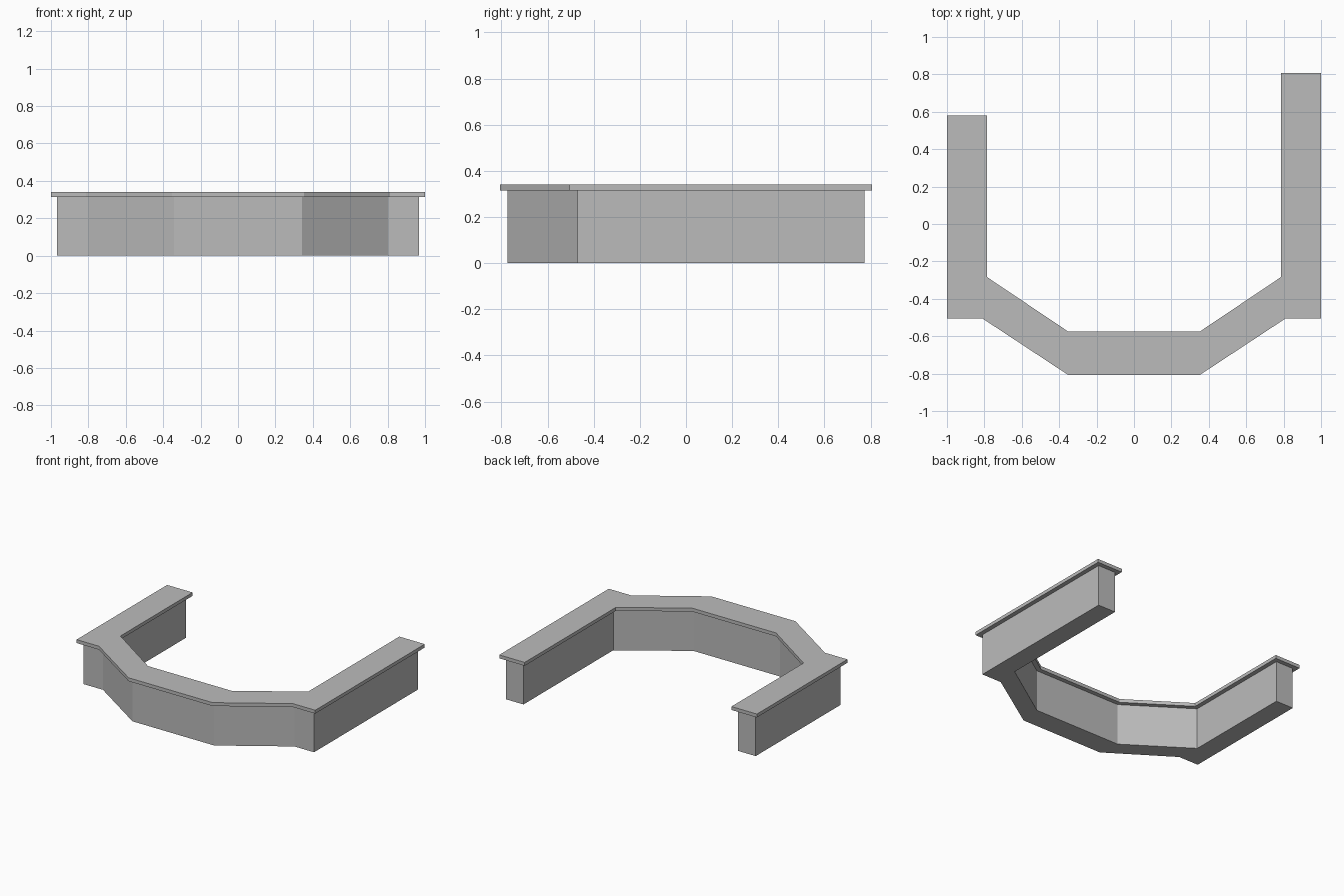
import bpy
import bmesh
from mathutils import Vector

cube = bpy.data.objects.get("Cube")
if cube:
    bpy.data.objects.remove(cube, do_unlink=True)

# Single flat grey
grey = bpy.data.materials.new("plain grey")
grey.use_nodes = True
colour = (0.5, 0.5, 0.5, 1)
grey.diffuse_color = colour
grey.node_tree.nodes["Principled BSDF"].inputs["Base Color"].default_value = colour

LONG_END, SHORT_END = 0.807, 0.58
OVERHANG = 0.033
BODY_TOP, SLAB_TOP = 0.314, 0.34


def counter_outline():
    """Counter-clockwise plan: outer edge left to right, then inner edge back."""
    outer = [(0.352, -0.807), (0.812, -0.504), (1, -0.504)]
    inner = [(0.787, -0.283), (0.352, -0.575)]
    mirror = lambda pts: [(-x, y) for x, y in reversed(pts)]
    pts = [(-1, SHORT_END)] + mirror(outer) + outer + [(1, LONG_END), (0.787, LONG_END)]
    pts += inner + mirror(inner) + [(-0.787, SHORT_END)]
    return [Vector(p) for p in pts]


def inset(pts, d):
    """Move every edge of the plan inward by d, with mitred corners."""
    result = []
    for i, p in enumerate(pts):
        a = (p - pts[i - 1]).normalized()
        b = (pts[(i + 1) % len(pts)] - p).normalized()
        na, nb = Vector((-a.y, a.x)), Vector((-b.y, b.x))
        result.append(p + (na + nb) * d / (1 + na.dot(nb)))
    return result


def prism(name, pts, z0, z1):
    bm = bmesh.new()
    base = bm.faces.new([bm.verts.new((p.x, p.y, z0)) for p in pts])
    top = bmesh.ops.extrude_face_region(bm, geom=[base], use_keep_orig=True)
    moved = [v for v in top["geom"] if isinstance(v, bmesh.types.BMVert)]
    bmesh.ops.translate(bm, verts=moved, vec=(0, 0, z1 - z0))
    bmesh.ops.recalc_face_normals(bm, faces=bm.faces)
    mesh = bpy.data.meshes.new(name)
    bm.to_mesh(mesh)
    bm.free()
    mesh.materials.append(grey)
    obj = bpy.data.objects.new(name, mesh)
    bpy.context.collection.objects.link(obj)
    return obj


# Counter body, and the worktop that overhangs it all round
plan = counter_outline()
prism("counter_body", inset(plan, OVERHANG), 0, BODY_TOP)
prism("counter_top", plan, BODY_TOP, SLAB_TOP)
